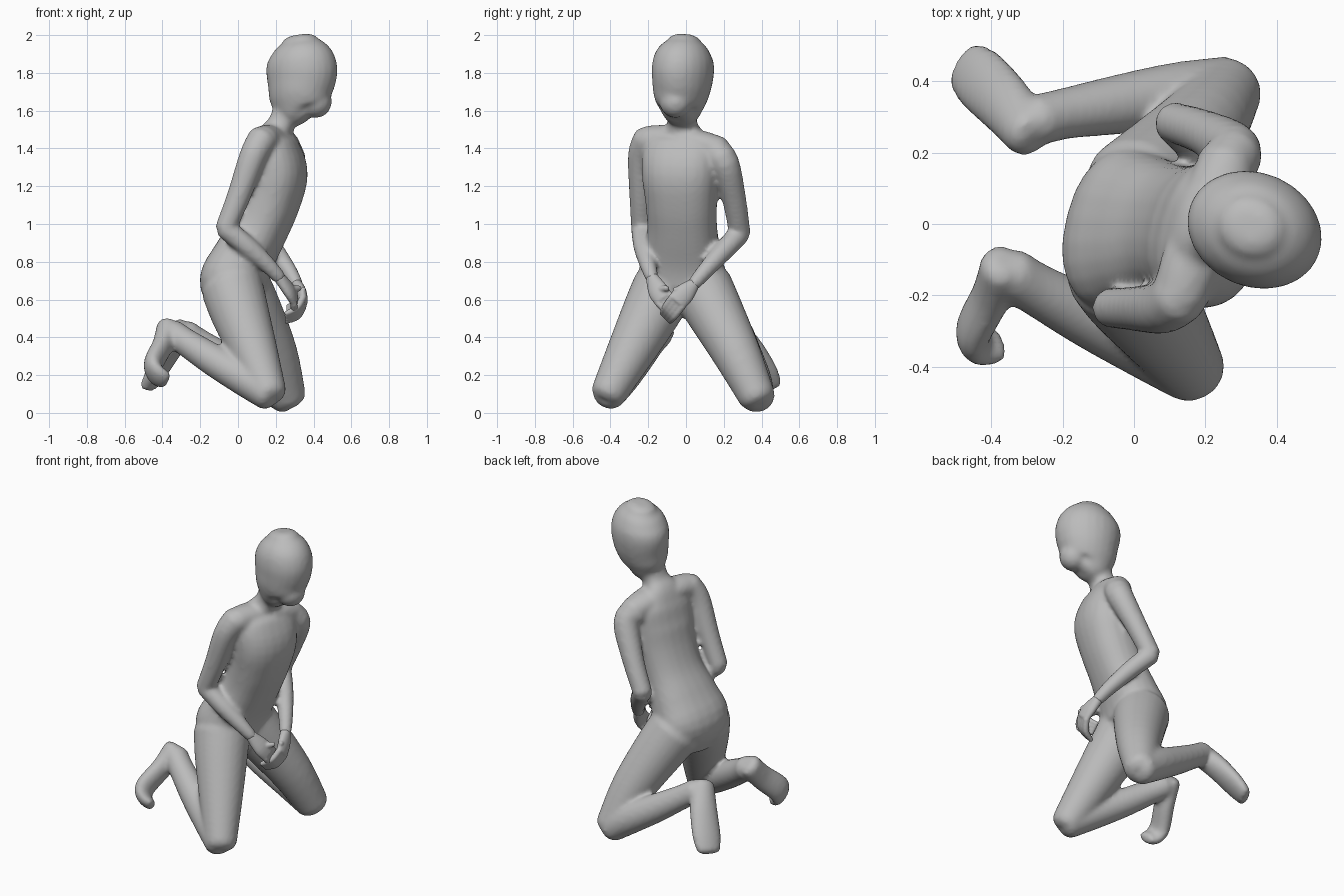
import bpy, bmesh, math
from mathutils import Vector

if "Cube" in bpy.data.objects:
    bpy.data.objects.remove(bpy.data.objects["Cube"], do_unlink=True)

grey = bpy.data.materials.new("plain grey")
grey.use_nodes = True
colour = (.5, .5, .5, 1)
grey.diffuse_color = colour
grey.node_tree.nodes["Principled BSDF"].inputs["Base Color"].default_value = colour

SIDES = 24
STEPS = 4


def smooth_rings(rings):
    """Spline through the rings so that the tube swells evenly."""
    keys = [Vector((*r[:4], r[-1])) for r in rings]
    keys = [keys[0]] + keys + [keys[-1]]
    result = []
    for a, b, c, d in zip(keys, keys[1:], keys[2:], keys[3:]):
        for step in range(STEPS):
            t = step / STEPS
            result.append(b + (c - a) * (t / 2) + (a * 2 - b * 5 + c * 4 - d) * (t * t / 2)
                          + (b * 3 - a - c * 3 + d) * (t ** 3 / 2))
    return result + [keys[-1]]


def cap_rings(end, inner, cap):
    """Two shrinking rings that round off the end of a tube."""
    along = (end.xyz - inner.xyz).normalized() * min(end[3], end[4]) * cap
    return [Vector((*(end.xyz + along * out), end[3] * size, end[4] * size))
            for out, size in ((.5, .87), (.87, .5))]


def loft(bm, rings, side=(0, 1, 0), cap=.6, power=1):
    """Closed tube through rings of (x, y, z, half width along side, half depth).
    A power below one makes the section squarer."""
    path = smooth_rings(rings)
    path = (cap_rings(path[0], path[1], cap)[::-1] + path
            + cap_rings(path[-1], path[-2], cap))
    bend = lambda value: math.copysign(abs(value) ** power, value)
    loops = []
    for i, ring in enumerate(path):
        before = path[max(i - 1, 0)].xyz
        after = path[min(i + 1, len(path) - 1)].xyz
        along = (after - before).normalized()
        across = Vector(side)
        across = (across - along * across.dot(along)).normalized()
        normal = along.cross(across)
        loop = []
        for k in range(SIDES):
            angle = math.tau * k / SIDES
            loop.append(bm.verts.new(ring.xyz + across * ring[3] * bend(math.cos(angle))
                                     + normal * ring[4] * bend(math.sin(angle))))
        loops.append(loop)
    for low, high in zip(loops, loops[1:]):
        for k in range(SIDES):
            n = (k + 1) % SIDES
            bm.faces.new((low[k], low[n], high[n], high[k]))
    bm.faces.new(loops[0][::-1])
    bm.faces.new(loops[-1])


def ball(bm, centre, radius):
    made = bmesh.ops.create_uvsphere(bm, u_segments=SIDES, v_segments=12, radius=radius)
    bmesh.ops.translate(bm, verts=made["verts"], vec=centre)


def finish(name, bm, voxel, smoothing):
    """Fuse the overlapping lofts into one smooth skin."""
    bmesh.ops.recalc_face_normals(bm, faces=bm.faces[:])
    mesh = bpy.data.meshes.new(name)
    bm.to_mesh(mesh)
    bm.free()
    mesh.materials.append(grey)
    obj = bpy.data.objects.new(name, mesh)
    bpy.context.collection.objects.link(obj)
    fuse = obj.modifiers.new("fuse", "REMESH")
    fuse.mode = "VOXEL"
    fuse.voxel_size = voxel
    fuse.use_smooth_shade = True
    relax = obj.modifiers.new("relax", "SMOOTH")
    relax.factor = .5
    relax.iterations = smoothing


body = bmesh.new()

# Torso, leaning forward and turned a little to its right, with the neck
loft(body, [(-.02, -.02, .58, .15, .13), (-.025, -.02, .69, .235, .172),
            (.03, -.02, .82, .214, .158), (.11, -.02, .97, .186, .15),
            (.17, -.025, 1.12, .19, .155), (.205, -.03, 1.27, .205, .158),
            (.2, -.025, 1.4, .2, .125), (.2, -.02, 1.47, .13, .09),
            (.23, -.02, 1.53, .08, .07), (.27, -.02, 1.62, .08, .08)],
     side=(.25, .97, 0), power=.87)

# Head and muzzle
loft(body, [(.345, -.04, 1.58, .085, .1), (.33, -.035, 1.605, .11, .137),
            (.327, -.03, 1.65, .132, .163), (.329, -.025, 1.7, .147, .173),
            (.335, -.019, 1.76, .156, .188), (.338, -.016, 1.82, .16, .194),
            (.337, -.014, 1.88, .152, .18), (.332, -.01, 1.935, .124, .142),
            (.328, -.008, 1.967, .088, .1)],
     side=(.4, .92, 0), cap=.45)
ball(body, (.411, -.055, 1.647), .086)

# Sloping shoulders
loft(body, [(.2, -.02, 1.45, .09, .06), (.16, -.11, 1.455, .085, .07),
            (.13, -.2, 1.44, .08, .08)], side=(1, 0, 0))
loft(body, [(.21, -.02, 1.45, .09, .06), (.235, .08, 1.425, .09, .07),
            (.26, .17, 1.385, .08, .08)], side=(1, 0, 0))

# Arms: shoulder, elbow, wrist
loft(body, [(.13, -.2, 1.45, .08), (.08, -.235, 1.36, .073),
            (.005, -.237, 1.15, .063), (-.066, -.235, .975, .056)])
loft(body, [(-.066, -.235, .975, .056), (.05, -.225, .88, .054),
            (.16, -.2, .78, .044), (.22, -.18, .715, .036)])
loft(body, [(.25, .15, 1.385, .085), (.28, .205, 1.32, .078),
            (.2, .255, 1.13, .064), (.11, .285, .95, .057)])
loft(body, [(.11, .285, .95, .057), (.19, .2, .86, .054),
            (.27, .1, .75, .044), (.31, .04, .68, .036)])

# Thighs
loft(body, [(-.03, -.12, .66, .165), (.01, -.185, .53, .155),
            (.085, -.295, .32, .127), (.163, -.41, .105, .095)])
loft(body, [(.015, .085, .66, .165), (.085, .155, .53, .152),
            (.19, .27, .31, .127), (.262, .375, .087, .098)])

# Shins, folded back
loft(body, [(.163, -.41, .105, .093), (.03, -.34, .185, .093),
            (-.13, -.26, .28, .085), (-.27, -.185, .37, .074),
            (-.345, -.14, .42, .074)])
loft(body, [(.262, .375, .087, .095), (.12, .36, .175, .093),
            (-.04, .335, .27, .084), (-.19, .31, .365, .072),
            (-.275, .29, .42, .072)])

# Feet: heel, instep, ball, toes; the right toes curl under
loft(body, [(-.37, -.12, .45, .07, .062), (-.4, -.2, .355, .075, .055),
            (-.45, -.3, .255, .08, .05), (-.43, -.335, .2, .075, .04),
            (-.385, -.34, .175, .06, .032)],
     side=(0, .7, -.7))
loft(body, [(-.295, .255, .44, .072, .068), (-.36, .335, .335, .085, .06),
            (-.43, .405, .215, .09, .048), (-.47, .44, .145, .075, .037)],
     side=(.6, .65, .4))
finish("body", body, .013, 7)


def hand(name, wrist, palm, knuckle, bend, tip, side, thumb):
    bm = bmesh.new()
    side = Vector(side).normalized()
    loft(bm, [(*wrist, .034, .03), (*palm, .054, .03), (*knuckle, .054, .025)], side=side)
    # Four fingers spread over the palm width
    for k in range(4):
        shift = side * (k - 1.5) * .024
        path = [Vector(p) + shift * s for p, s in ((knuckle, 1), (bend, .95), (tip, .8))]
        loft(bm, [(*p, r) for p, r in zip(path, (.019, .018, .014))], side=side)
    loft(bm, [(*palm, .022), (*thumb, .015)], side=(1, .1, 0))
    finish(name, bm, .006, 4)


# Hands crossed in the lap
hand("left_hand", (.31, .04, .68), (.333, -.005, .635), (.345, -.045, .59),
     (.315, -.085, .535), (.255, -.105, .505), (0, .7, -.7), (.345, -.06, .655))
hand("right_hand", (.22, -.18, .715), (.27, -.15, .65), (.295, -.12, .605),
     (.295, -.075, .56), (.265, -.04, .54), (0, .7, .7), (.325, -.1, .66))
